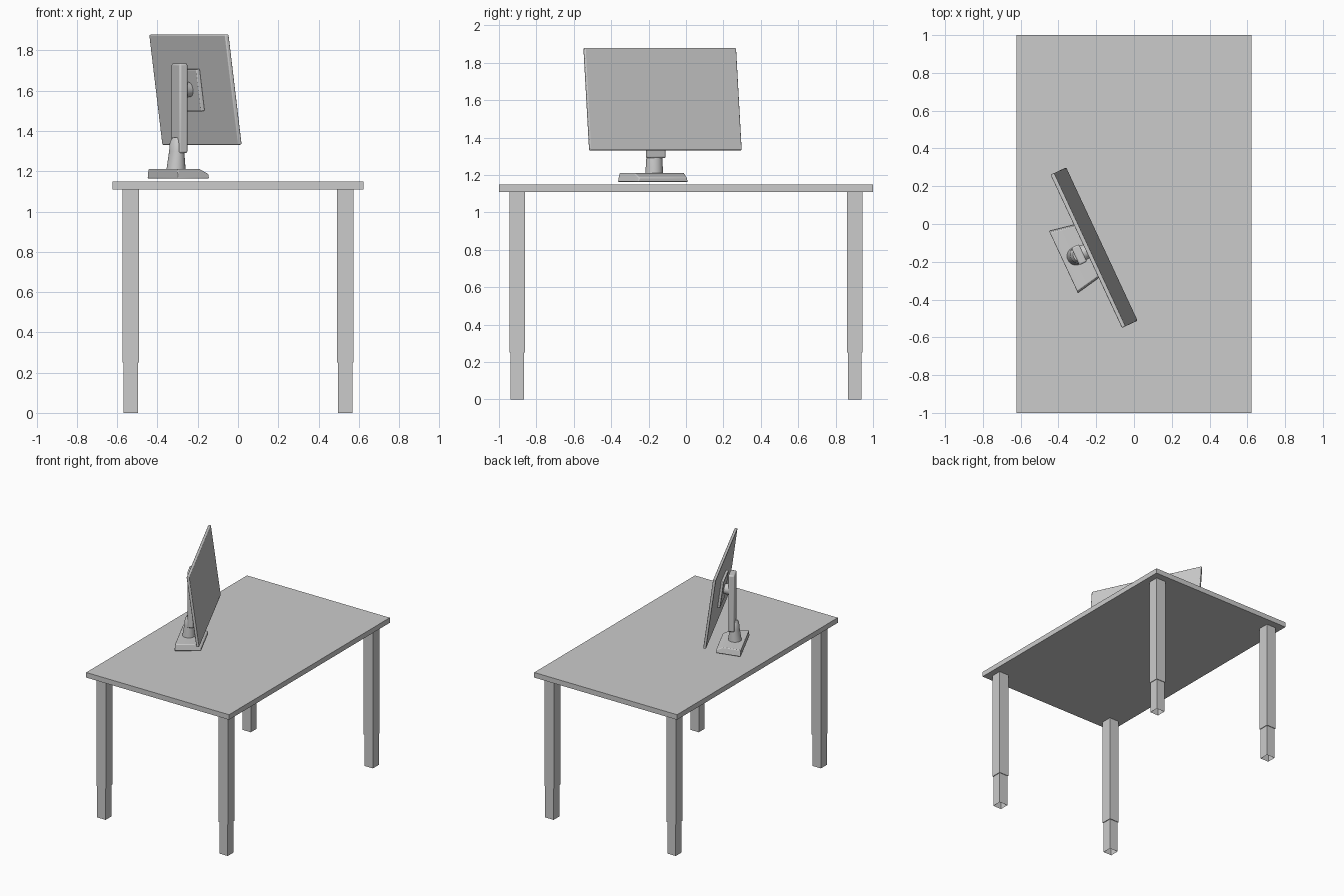
import bpy, bmesh
from math import radians, cos, sin, pi
from mathutils import Matrix, Vector

if "Cube" in bpy.data.objects:
    bpy.data.objects.remove(bpy.data.objects["Cube"])

# Shared frames: stand is turned on the desk, screen parts also lean back
STAND = Matrix.Translation((-0.292, -0.163, 0)) @ Matrix.Rotation(radians(25), 4, 'Z')
TILT = STAND @ Matrix.Translation((0.089, 0, 1.605)) @ Matrix.Rotation(radians(-7.5), 4, 'Y')


def finish(name, bm, frame=None, bevel=0, segments=3, smooth=False):
    bmesh.ops.recalc_face_normals(bm, faces=bm.faces)
    me = bpy.data.meshes.new(name)
    bm.to_mesh(me)
    bm.free()
    ob = bpy.data.objects.new(name, me)
    bpy.context.collection.objects.link(ob)
    if frame:
        ob.matrix_world = frame
    if bevel:
        mod = ob.modifiers.new("Bevel", 'BEVEL')
        mod.width, mod.segments = bevel, segments
        mod.limit_method = 'ANGLE'
    if smooth:
        bpy.ops.object.select_all(action='DESELECT')
        ob.select_set(True)
        bpy.context.view_layer.objects.active = ob
        bpy.ops.object.shade_smooth_by_angle(angle=radians(35))
    return ob


def box(name, lo, hi, frame=None, open_bottom=False, **kw):
    lo, hi = Vector(lo), Vector(hi)
    bm = bmesh.new()
    bmesh.ops.create_cube(bm, size=1)
    for v in bm.verts:
        v.co = Vector([(lo[i] + hi[i]) / 2 + v.co[i] * (hi[i] - lo[i]) for i in range(3)])
    if open_bottom:
        down = [f for f in bm.faces if f.calc_center_median().z < lo.z + 1e-5]
        bmesh.ops.delete(bm, geom=down, context='FACES_ONLY')
    return finish(name, bm, frame, **kw)


def loft(name, rings, frame, **kw):
    bm = bmesh.new()
    loops = [[bm.verts.new(p) for p in r] for r in rings]
    n = len(loops[0])
    for a, b in zip(loops, loops[1:]):
        for i in range(n):
            bm.faces.new((a[i], a[(i + 1) % n], b[(i + 1) % n], b[i]))
    bm.faces.new(loops[0])
    bm.faces.new(loops[-1])
    return finish(name, bm, frame, **kw)


# Desk top
box("desk_top", (-0.622, -1, 1.11), (0.622, 1, 1.15))

# Telescopic legs: wider sleeve above, open-ended tube below
for sx, xn in ((-1, "left"), (1, "right")):
    for sy, yn in ((-1, "front"), (1, "back")):
        x, y = sx * 0.532, sy * 0.903
        for part, h, z0, z1 in (("upper", 0.0415, 0.25, 1.11), ("lower", 0.0365, 0, 0.255)):
            box(f"{yn}_{xn}_leg_{part}", (x - h, y - h, z0), (x + h, y + h, z1),
                open_bottom=part == "lower")

# Stand base: tapered wedge, flat at the back and sloping down to the front
sections = [(-0.09, 0.182, 0.172, 1.163, 1.211), (0.045, 0.156, 0.147, 1.163, 1.211),
            (0.096, 0.147, 0.14, 1.163, 1.186)]
loft("stand_base", [[(x, -wb, z0), (x, wb, z0), (x, wt, z1), (x, -wt, z1)]
                    for x, wb, wt, z0, z1 in sections],
     STAND, bevel=0.005, smooth=True)

# Stand neck: round stem narrowing into the back of the column
neck = [(1.2, -0.018, 0.048, 0.048), (1.24, -0.016, 0.044, 0.046), (1.30, -0.014, 0.036, 0.044),
        (1.345, -0.016, 0.03, 0.04), (1.368, -0.012, 0.018, 0.028)]
loft("stand_neck", [[(cx + rx * cos(2 * pi * i / 32), ry * sin(2 * pi * i / 32), z)
                     for i in range(32)] for z, cx, rx, ry in neck], STAND, smooth=True)

# Column
box("stand_column", (-0.021, -0.051, 1.29), (0.024, 0.051, 1.735), STAND,
    bevel=0.009, smooth=True)

# Swivel joint and mounting plate behind the screen
bm = bmesh.new()
bmesh.ops.create_cone(bm, cap_ends=True, segments=32, radius1=0.045, radius2=0.034, depth=0.05,
                      matrix=Matrix.Translation((0.041, 0, 1.605)) @ Matrix.Rotation(pi / 2, 4, 'Y'))
finish("swivel_joint", bm, STAND, bevel=0.004, smooth=True)
box("mounting_plate", (-0.03, -0.102, -0.105), (-0.009, 0.102, 0.105), TILT,
    bevel=0.005, smooth=True)

# Screen panel
box("screen_panel", (-0.0105, -0.4475, -0.276), (0.0105, 0.4475, 0.276), TILT,
    bevel=0.006, smooth=True)

# Control buttons along the lower edge of the screen
for i in range(3):
    y = 0.365 + i * 0.025
    box(f"control_button_{i + 1}", (0.009, y - 0.004, -0.266), (0.0115, y + 0.004, -0.262), TILT)
